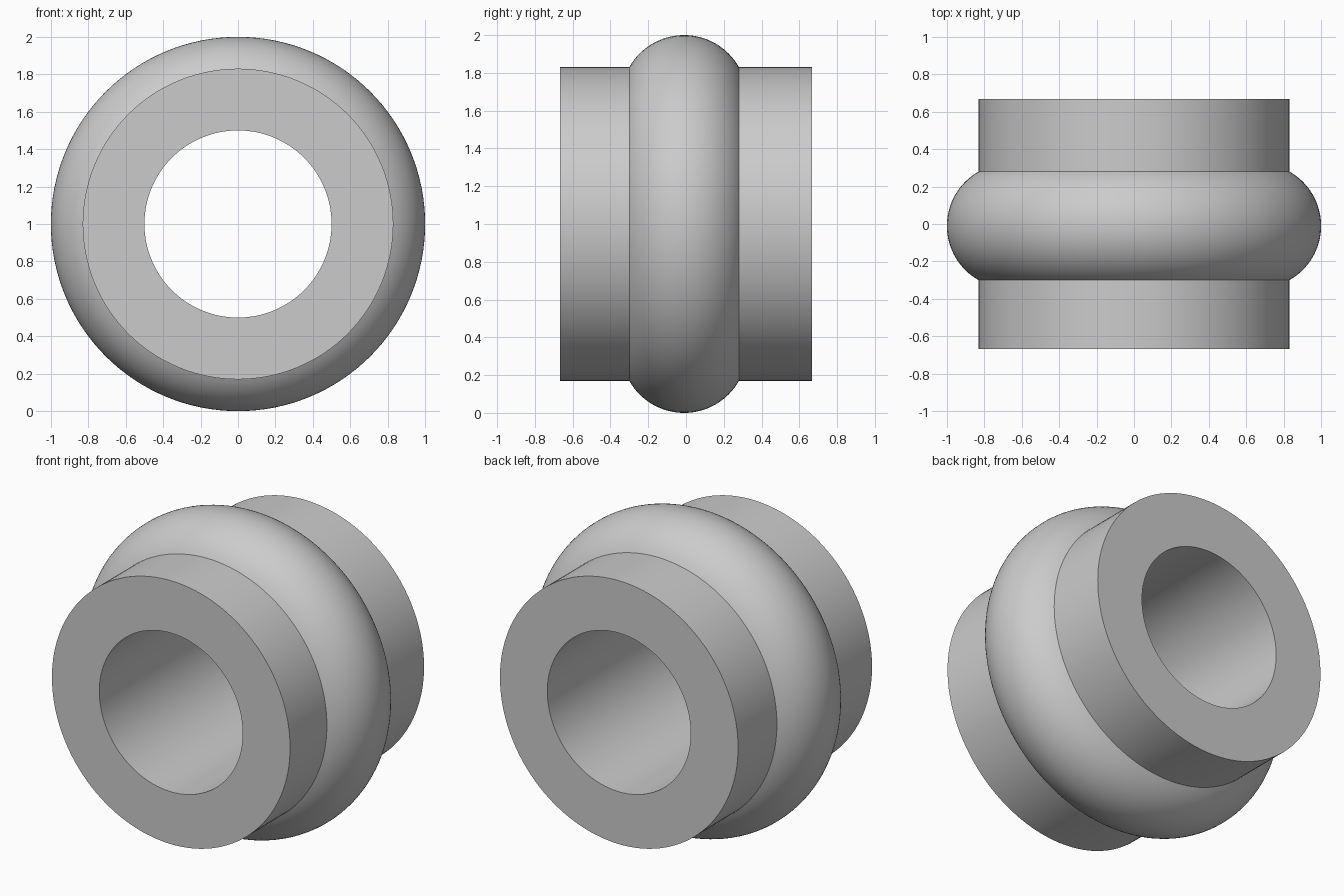
import bpy, bmesh, math
from mathutils import Matrix, Vector

cube = bpy.data.objects.get("Cube")
if cube:
    bpy.data.objects.remove(cube)

BORE, SLEEVE, HALF = 0.5, 0.83, 0.667      # radii and half length
RING, TUBE, SHIFT = 0.667, 0.333, -0.01    # rounded collar
SEGMENTS, ARC_STEPS = 128, 32

grey = bpy.data.materials.new("light_grey")
grey.use_nodes = True
colour = (0.6, 0.6, 0.6, 1)
grey.diffuse_color = colour
grey.node_tree.nodes["Principled BSDF"].inputs["Base Color"].default_value = colour

# Cross-section as (radius, y): bore, end faces, sleeve and rounded collar
reach = math.acos((SLEEVE - RING) / TUBE)
angles = [-reach + 2 * reach * i / ARC_STEPS for i in range(ARC_STEPS + 1)]
collar = [(RING + TUBE * math.cos(a), SHIFT + TUBE * math.sin(a)) for a in angles]
profile = [(BORE, -HALF), (SLEEVE, -HALF), *collar, (SLEEVE, HALF), (BORE, HALF)]

# Turn the section about the y axis
bm = bmesh.new()
rings = []
for s in range(SEGMENTS):
    turn = Matrix.Rotation(2 * math.pi * s / SEGMENTS, 3, 'Y')
    rings.append([bm.verts.new(turn @ Vector((r, y, 0)) + Vector((0, 0, 1)))
                  for r, y in profile])
for s, ring in enumerate(rings):
    after = rings[(s + 1) % SEGMENTS]
    for i in range(len(profile)):
        j = (i + 1) % len(profile)
        bm.faces.new((ring[i], ring[j], after[j], after[i]))
bmesh.ops.recalc_face_normals(bm, faces=bm.faces)

mesh = bpy.data.meshes.new("collared_bushing")
bm.to_mesh(mesh)
bm.free()
mesh.materials.append(grey)
bushing = bpy.data.objects.new("collared_bushing", mesh)
bpy.context.collection.objects.link(bushing)

# Smooth curved walls, crisp rims
bpy.ops.object.select_all(action='DESELECT')
bushing.select_set(True)
bpy.context.view_layer.objects.active = bushing
bpy.ops.object.shade_smooth_by_angle(angle=math.radians(30))
